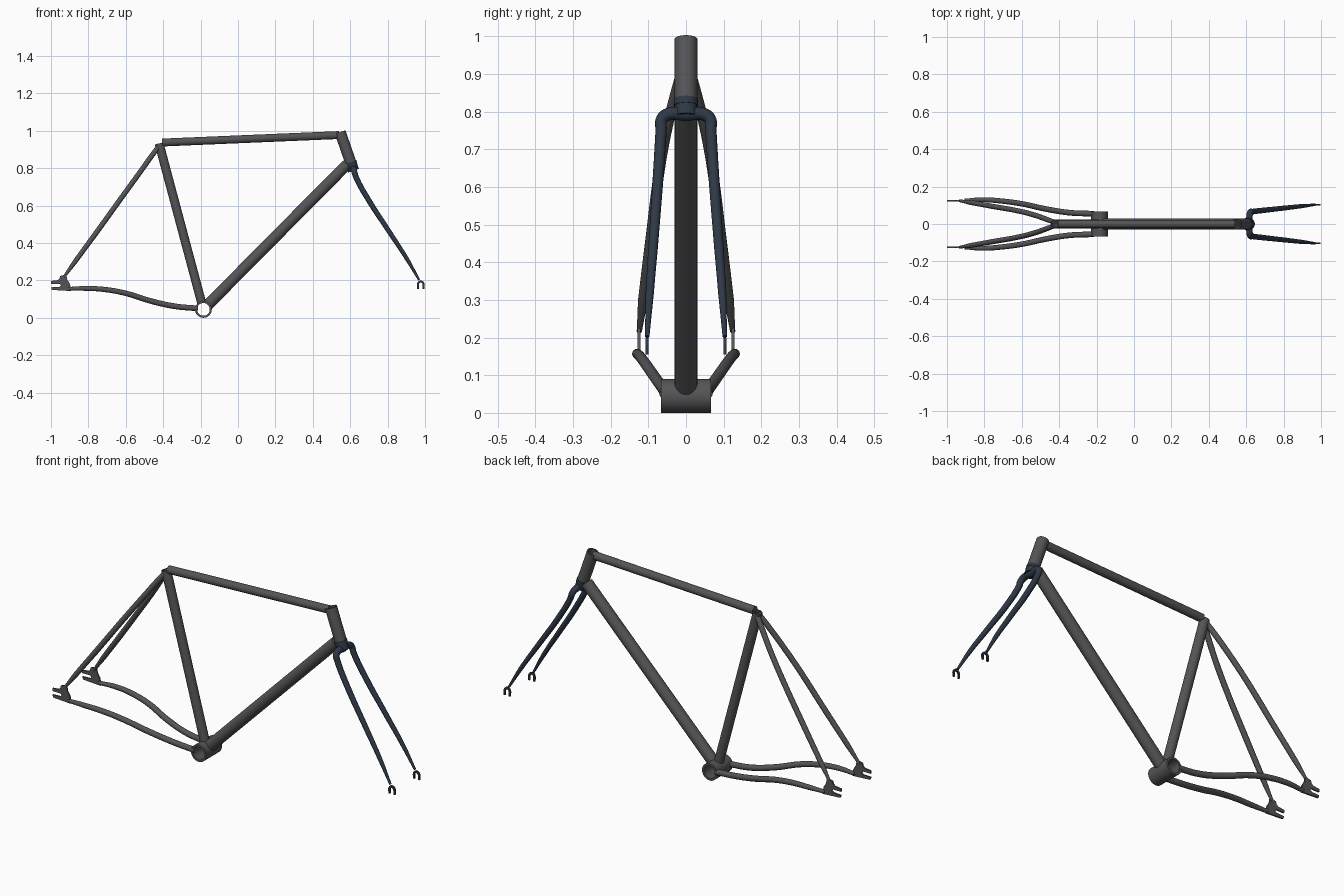
import bpy, bmesh, math
from mathutils import Vector

if "Cube" in bpy.data.objects:
    bpy.data.objects.remove(bpy.data.objects["Cube"])


def material(name, color):
    m = bpy.data.materials.new(name)
    m.diffuse_color = color
    m.use_nodes = True
    m.node_tree.nodes["Principled BSDF"].inputs["Base Color"].default_value = m.diffuse_color
    return m


FRAME = material("frame_grey", (0.09, 0.09, 0.095, 1))
FORK = material("fork_navy", (0.027, 0.04, 0.06, 1))


def finish(name, mesh, mat, mirror=False):
    ob = bpy.data.objects.new(name, mesh)
    bpy.context.collection.objects.link(ob)
    mesh.materials.clear()
    mesh.materials.append(mat)
    bpy.ops.object.select_all(action='DESELECT')
    ob.select_set(True)
    bpy.context.view_layer.objects.active = ob
    bpy.ops.object.shade_smooth_by_angle(angle=math.radians(40))
    if mirror:
        mod = ob.modifiers.new("mirror", 'MIRROR')
        mod.use_axis = (False, True, False)
    return ob


# straight tube between two points, hollow when an inner radius is given
def tube(name, a, b, r, mat, inner=0, n=32):
    a, b = Vector(a), Vector(b)
    q = (b - a).to_track_quat('Z', 'Y')
    bm = bmesh.new()

    def ring(p, rad):
        return [bm.verts.new(p + q @ Vector((rad * math.cos(t), rad * math.sin(t), 0)))
                for t in (2 * math.pi * i / n for i in range(n))]

    rings = [ring(a, r), ring(b, r)]
    if inner:
        rings += [ring(b, inner), ring(a, inner)]
        pairs = list(zip(rings, rings[1:] + rings[:1]))
    else:
        pairs = [(rings[0], rings[1])]
        bm.faces.new(rings[0][::-1])
        bm.faces.new(rings[1])
    for p, s in pairs:
        for i in range(n):
            j = (i + 1) % n
            bm.faces.new((p[i], p[j], s[j], s[i]))
    bmesh.ops.recalc_face_normals(bm, faces=bm.faces)
    mesh = bpy.data.meshes.new(name)
    bm.to_mesh(mesh)
    bm.free()
    return finish(name, mesh, mat)


# bent, tapered tube along points (x, y, z, radius), mirrored to the other side
def bent_pair(name, pts, mat):
    cu = bpy.data.curves.new(name + "_path", 'CURVE')
    cu.dimensions = '3D'
    cu.bevel_depth = 1
    cu.bevel_resolution = 6
    cu.use_fill_caps = True
    cu.resolution_u = 8
    sp = cu.splines.new('BEZIER')
    sp.bezier_points.add(len(pts) - 1)
    for bp, (x, y, z, r) in zip(sp.bezier_points, pts):
        bp.co = (x, y, z)
        bp.radius = r
        bp.handle_left_type = bp.handle_right_type = 'AUTO'
    tmp = bpy.data.objects.new(name + "_path", cu)
    bpy.context.collection.objects.link(tmp)
    dg = bpy.context.evaluated_depsgraph_get()
    mesh = bpy.data.meshes.new_from_object(tmp.evaluated_get(dg))
    bpy.data.objects.remove(tmp)
    return finish(name, mesh, mat, True)


# flat plate from an x/z outline, mirrored to the other side
def plate_pair(name, outline, y, thick, mat):
    bm = bmesh.new()
    f = bm.faces.new([bm.verts.new((x, y - thick / 2, z)) for x, z in outline])
    ext = bmesh.ops.extrude_face_region(bm, geom=[f])
    bmesh.ops.translate(bm, vec=(0, thick, 0),
                        verts=[v for v in ext["geom"] if isinstance(v, bmesh.types.BMVert)])
    bmesh.ops.recalc_face_normals(bm, faces=bm.faces)
    mesh = bpy.data.meshes.new(name)
    bm.to_mesh(mesh)
    bm.free()
    return finish(name, mesh, mat, True)


# main triangle
bb = Vector((-0.185, 0, 0.045))
seat_top = Vector((-0.422, 0, 0.932))
head_top, head_low = Vector((0.546, 0, 0.993)), Vector((0.602, 0, 0.832))
down_end = Vector((0.583, 0, 0.82))
head_dir = (head_low - head_top).normalized()


def from_bb(p):
    return bb + (p - bb).normalized() * 0.035


tube("bottom_bracket_shell", bb - Vector((0, 0.066, 0)), bb + Vector((0, 0.066, 0)), 0.045, FRAME, 0.034)
tube("seat_tube", from_bb(seat_top), seat_top, 0.024, FRAME, 0.019)
tube("down_tube", from_bb(down_end), down_end, 0.030, FRAME)
tube("top_tube", (-0.405, 0, 0.937), (0.540, 0, 0.977), 0.021, FRAME)
tube("head_tube", head_top, head_low, 0.030, FRAME, 0.024)

# rear stays
bent_pair("chain_stay", [
    (-0.215, 0.055, 0.050, 0.015), (-0.34, 0.060, 0.062, 0.015),
    (-0.47, 0.080, 0.091, 0.015), (-0.60, 0.108, 0.131, 0.0145),
    (-0.71, 0.123, 0.151, 0.014), (-0.81, 0.130, 0.157, 0.013),
    (-0.905, 0.125, 0.155, 0.010)], FRAME)
bent_pair("seat_stay", [
    (-0.418, 0.006, 0.925, 0.013), (-0.47, 0.026, 0.854, 0.014),
    (-0.53, 0.047, 0.770, 0.014), (-0.61, 0.068, 0.660, 0.014),
    (-0.76, 0.095, 0.452, 0.014), (-0.87, 0.114, 0.302, 0.013),
    (-0.932, 0.124, 0.216, 0.007)], FRAME)

# rear dropouts with an open slot
plate_pair("rear_dropout", [
    (-0.950, 0.224), (-0.918, 0.232), (-0.913, 0.205), (-0.898, 0.180), (-0.893, 0.143),
    (-0.995, 0.149), (-1.0, 0.163), (-0.955, 0.165), (-0.946, 0.173), (-0.953, 0.182),
    (-1.0, 0.182), (-1.0, 0.197), (-0.965, 0.201), (-0.955, 0.208)], 0.125, 0.008, FRAME)

# fork: race, crown and blades
tube("fork_crown_race", head_low, head_low + head_dir * 0.018, 0.032, FORK)
tube("fork_crown", head_low + head_dir * 0.016, head_low + head_dir * 0.048, 0.030, FORK)
bent_pair("fork_blade", [
    (0.618, 0.0, 0.793, 0.018), (0.618, 0.047, 0.793, 0.017),
    (0.622, 0.064, 0.780, 0.016), (0.632, 0.066, 0.750, 0.015),
    (0.692, 0.073, 0.640, 0.0145), (0.810, 0.086, 0.458, 0.013),
    (0.900, 0.096, 0.320, 0.011), (0.968, 0.103, 0.203, 0.006)], FORK)

# fork tips: hooks open at the bottom
arc = [math.radians(d) for d in range(0, 181, 20)]
cx, cz = 0.977, 0.178
outer = [(cx + 0.020 * math.cos(t), cz + 0.022 * math.sin(t)) for t in arc]
inner = [(cx + 0.010 * math.cos(t), cz + 0.010 * math.sin(t)) for t in reversed(arc)]
hook = ([(cx + 0.019, 0.155)] + outer + [(cx - 0.019, 0.155), (cx - 0.010, 0.155)]
        + inner + [(cx + 0.010, 0.155)])
plate_pair("fork_tip", hook, 0.103, 0.008, FORK)
